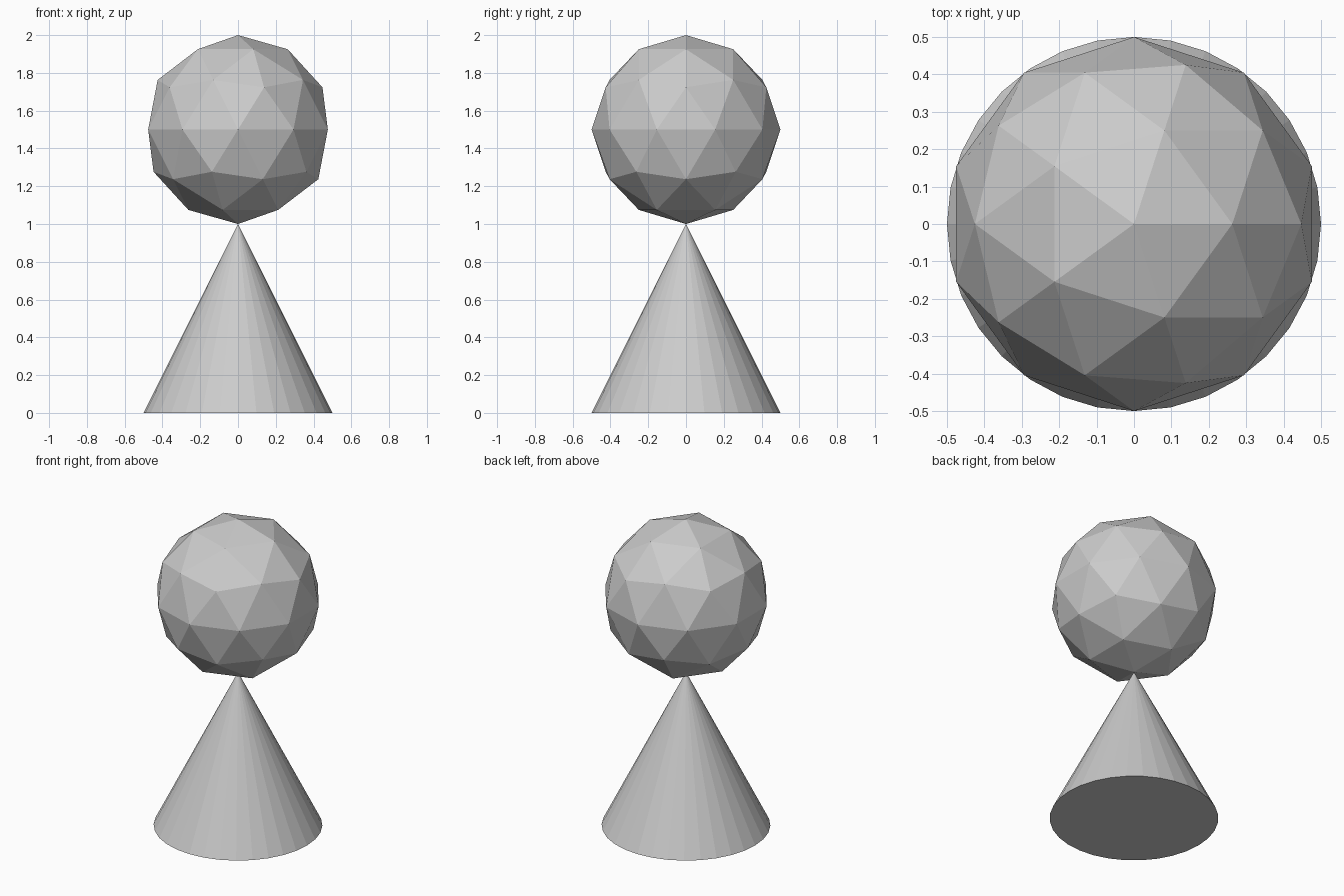
import bpy

if "Cube" in bpy.data.objects:
    bpy.data.objects.remove(bpy.data.objects["Cube"])

# Cone base, apex up
bpy.ops.mesh.primitive_cone_add(vertices=32, radius1=0.5, radius2=0, depth=1, location=(0, 0, 0.5))
bpy.context.object.name = "cone_body"

# Faceted ball balanced on the apex
bpy.ops.mesh.primitive_ico_sphere_add(subdivisions=2, radius=0.5, location=(0, 0, 1.5))
bpy.context.object.name = "ball_head"
